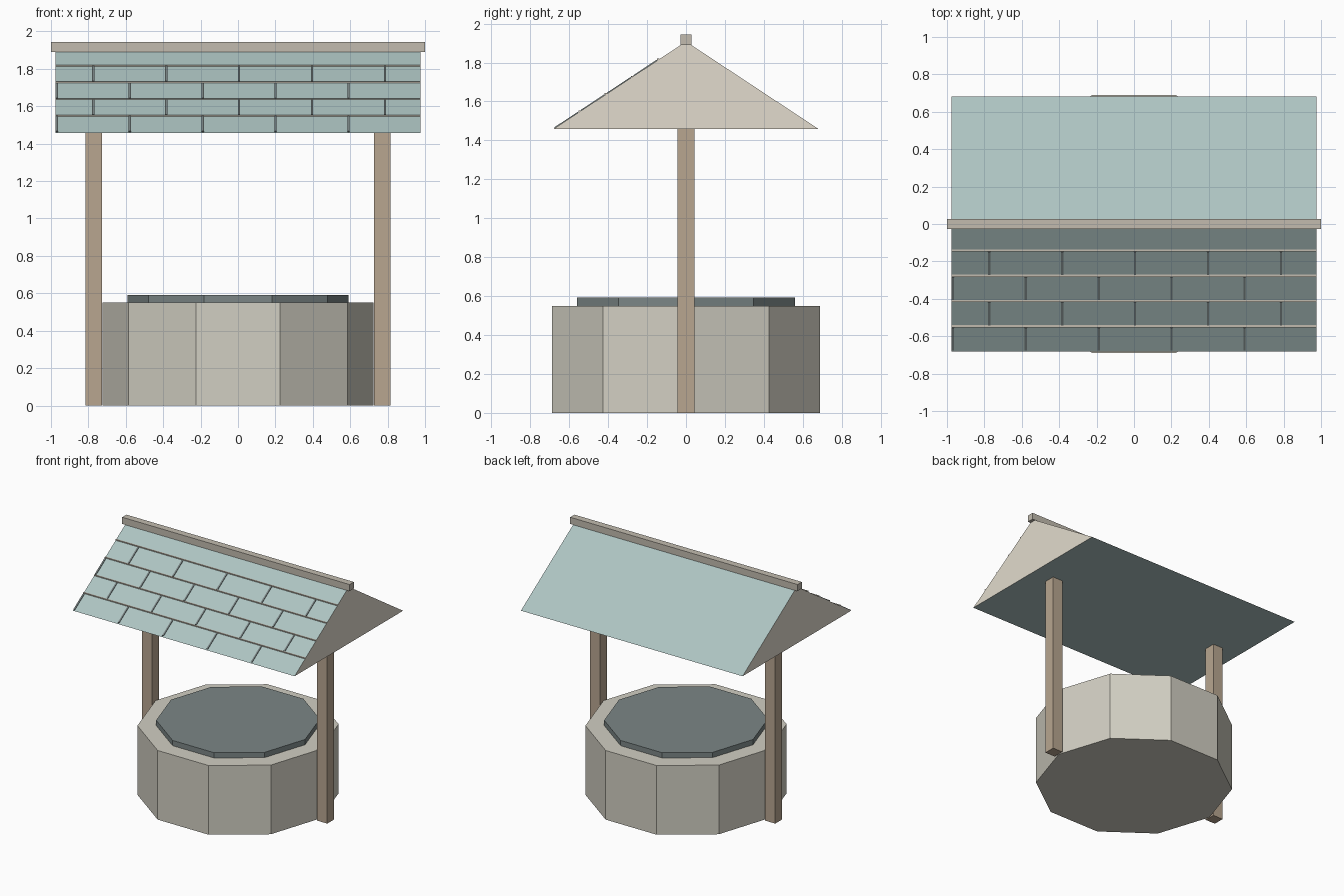
import bpy, bmesh, math
from mathutils import Matrix

if "Cube" in bpy.data.objects:
    bpy.data.objects.remove(bpy.data.objects["Cube"])


def material(name, rgb):
    m = bpy.data.materials.new(name)
    m.diffuse_color = (*rgb, 1)
    m.use_nodes = True
    m.node_tree.nodes["Principled BSDF"].inputs["Base Color"].default_value = m.diffuse_color
    return m


STONE = material("stone", (0.64, 0.62, 0.54))
DARK = material("dark", (0.20, 0.24, 0.24))
WOOD = material("wood", (0.48, 0.38, 0.28))
TEAL = material("teal", (0.42, 0.55, 0.54))
TAN = material("tan", (0.76, 0.71, 0.61))
RIDGE = material("weathered_wood", (0.54, 0.50, 0.43))


def finish(name, bm, *mats):
    bmesh.ops.recalc_face_normals(bm, faces=bm.faces)
    me = bpy.data.meshes.new(name)
    bm.to_mesh(me)
    bm.free()
    for m in mats:
        me.materials.append(m)
    ob = bpy.data.objects.new(name, me)
    bpy.context.collection.objects.link(ob)
    return ob


def add_box(bm, center, size, tilt=0):
    mat = (Matrix.Translation(center) @ Matrix.Rotation(tilt, 4, 'X')
           @ Matrix.Diagonal((*size, 1)))
    bmesh.ops.create_cube(bm, size=1, matrix=mat)


def decagon(name, radius, z0, z1, mat):
    bm = bmesh.new()
    ring = [bm.verts.new((radius * math.cos(i * math.tau / 10),
                          radius * math.sin(i * math.tau / 10), z0)) for i in range(10)]
    base = bm.faces.new(ring)
    top = bmesh.ops.extrude_face_region(bm, geom=[base], use_keep_orig=True)["geom"]
    bmesh.ops.translate(bm, vec=(0, 0, z1 - z0),
                        verts=[v for v in top if isinstance(v, bmesh.types.BMVert)])
    return finish(name, bm, mat)


# Ten-sided stone wall and dark cover
decagon("well_wall", 0.725, 0, 0.55, STONE)
decagon("well_cover", 0.59, 0.545, 0.592, DARK)

# Posts on both sides
for side, label in ((-1, "left"), (1, "right")):
    bm = bmesh.new()
    add_box(bm, (side * 0.772, 0, 0.735), (0.088, 0.088, 1.47))
    finish(label + "_post", bm, WOOD)

# Gable roof: triangular prism with tan ends
EAVE_Y, EAVE_Z, APEX_Z, HALF = 0.682, 1.458, 1.908, 0.975
SLOPE = (APEX_Z - EAVE_Z) / EAVE_Y
bm = bmesh.new()
ends = [[bm.verts.new((x, y, z)) for y, z in
         ((-EAVE_Y, EAVE_Z), (EAVE_Y, EAVE_Z), (0, APEX_Z))] for x in (-HALF, HALF)]
for tri in ends:
    bm.faces.new(tri).material_index = 1
for i in range(3):
    j = (i + 1) % 3
    bm.faces.new((ends[0][i], ends[0][j], ends[1][j], ends[1][i]))
finish("roof", bm, TEAL, TAN)

# Ridge beam
bm = bmesh.new()
add_box(bm, (0, 0, 1.9175), (2, 0.054, 0.053))
finish("ridge_beam", bm, RIDGE)

# Shingle course lines and staggered joints on the front slope
courses, joints = bmesh.new(), bmesh.new()
STEP = 0.135
for row in range(4):
    y = -EAVE_Y + STEP * (row + 1)
    add_box(courses, (0, y, APEX_Z + SLOPE * y + 0.003), (2 * HALF, 0.012, 0.007))
    yc = y - STEP / 2
    for k in range(5):
        x = -0.969 + 0.39 * k + 0.195 * (row % 2)
        add_box(joints, (x, yc, APEX_Z + SLOPE * yc + 0.002),
                (0.012, 0.145, 0.006), math.atan(SLOPE))
finish("shingle_courses", courses, RIDGE)
finish("shingle_joints", joints, DARK)
